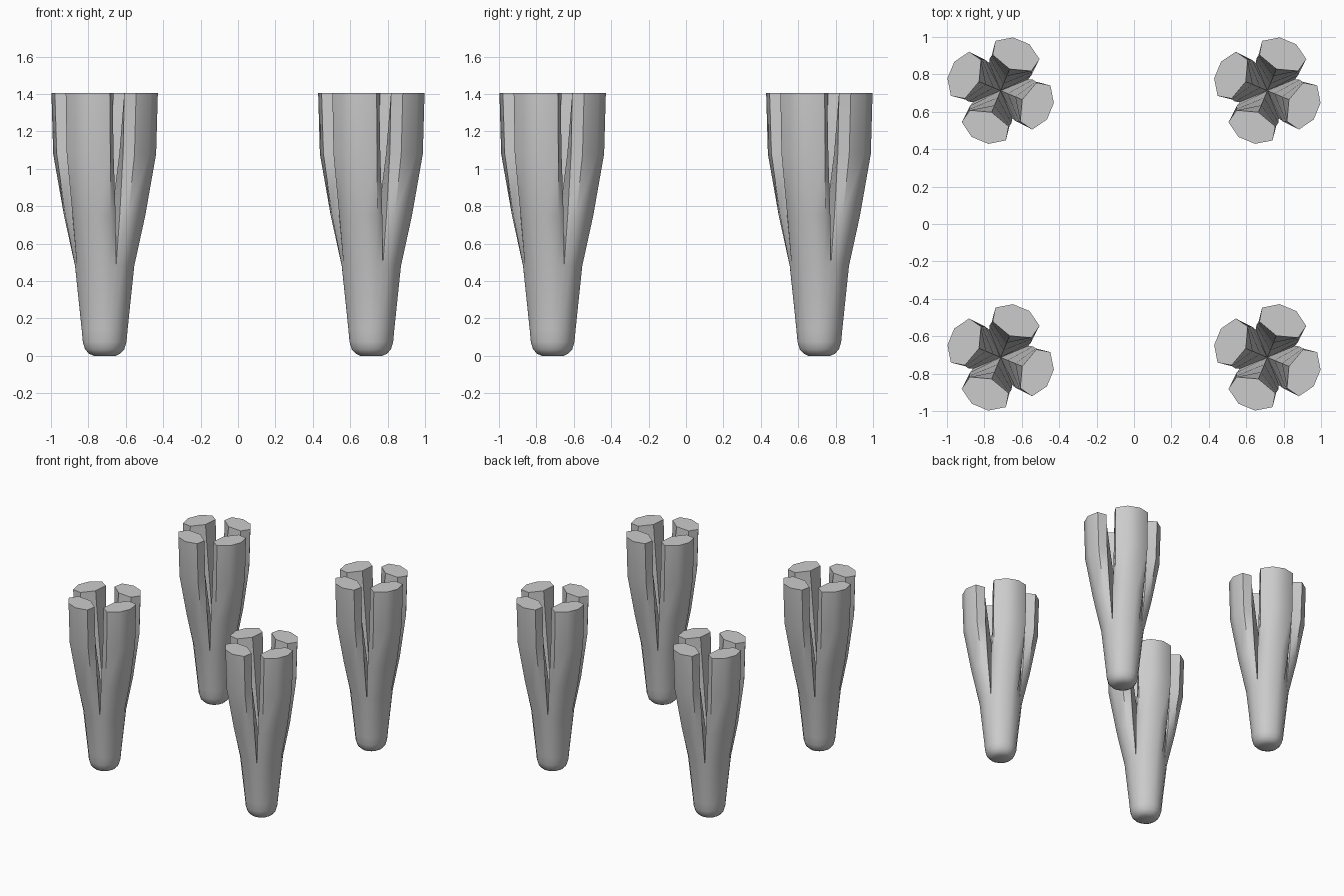
import bpy, bmesh, math
from mathutils import Matrix, Vector

cube = bpy.data.objects.get("Cube")
if cube:
    bpy.data.objects.remove(cube)

grey = bpy.data.materials.new("plain grey")
grey.use_nodes = True
colour = (0.6, 0.6, 0.6, 1)
grey.diffuse_color = colour
grey.node_tree.nodes["Principled BSDF"].inputs["Base Color"].default_value = colour

# Rounded stem: radius, height
STEM = [(0.06, 0), (0.085, 0.012), (0.106, 0.035), (0.118, 0.075), (0.124, 0.14), (0.16, 0.48)]
# Angles of the outer points within one quarter of the stem
ARC = [-45, -32, -14, 14, 32, 45]
# Prong sections: height, then outward/sideways pairs from edge to front, then inner ridge
PRONG = [
    (0.75, (0.137, 0.120), (0.182, 0.110), (0.216, 0.046), 0.04),
    (1.08, (0.155, 0.116), (0.225, 0.126), (0.278, 0.048), 0.085),
    (1.405, (0.16, 0.112), (0.235, 0.128), (0.288, 0.048), 0.125),
]


def loft(bm, rings, closed):
    """Join rows of points with quads."""
    rows = [[bm.verts.new(p) for p in ring] for ring in rings]
    for a, b in zip(rows, rows[1:]):
        n = len(a)
        for i in range(n if closed else n - 1):
            j = (i + 1) % n
            bm.faces.new((a[i], a[j], b[j], b[i]))
    return rows


def prong_rings():
    r, z = STEM[-1]
    first = [Vector((r * math.cos(math.radians(a)), r * math.sin(math.radians(a)), z)) for a in ARC]
    rings = [first + [Vector((0, 0, z))]]
    for z, edge, side, front, ridge in PRONG:
        half = [edge, side, front]
        ring = [Vector((u, -v, z)) for u, v in half]
        ring += [Vector((u, v, z)) for u, v in reversed(half)]
        rings.append(ring + [Vector((ridge, 0, z))])
    return rings


def build_leg_mesh():
    bm = bmesh.new()
    # stem
    angles = [math.radians(67.5 + 90 * k + a) for k in range(4) for a in ARC[:-1]]
    rows = loft(bm, [[(r * math.cos(a), r * math.sin(a), z) for a in angles] for r, z in STEM], True)
    bm.faces.new(list(reversed(rows[0])))
    # four prongs splitting from the stem
    for k in range(4):
        turn = Matrix.Rotation(math.radians(67.5 + 90 * k), 3, 'Z')
        rows = loft(bm, [[turn @ p for p in ring] for ring in prong_rings()], True)
        bm.faces.new(rows[-1])
    bmesh.ops.remove_doubles(bm, verts=bm.verts, dist=0.0005)
    bmesh.ops.recalc_face_normals(bm, faces=bm.faces)
    mesh = bpy.data.meshes.new("pronged_leg")
    bm.to_mesh(mesh)
    bm.free()
    mesh.materials.append(grey)
    return mesh


# Four identical legs at the corners of a square
leg_mesh = build_leg_mesh()
bpy.ops.object.select_all(action='DESELECT')
for depth, y in (("front", -0.713), ("back", 0.713)):
    for side, x in (("right", -0.713), ("left", 0.713)):
        leg = bpy.data.objects.new(f"{depth}_{side}_leg", leg_mesh)
        leg.location = (x, y, 0)
        bpy.context.collection.objects.link(leg)
leg.select_set(True)
bpy.context.view_layer.objects.active = leg
bpy.ops.object.shade_smooth_by_angle(angle=math.radians(42))
